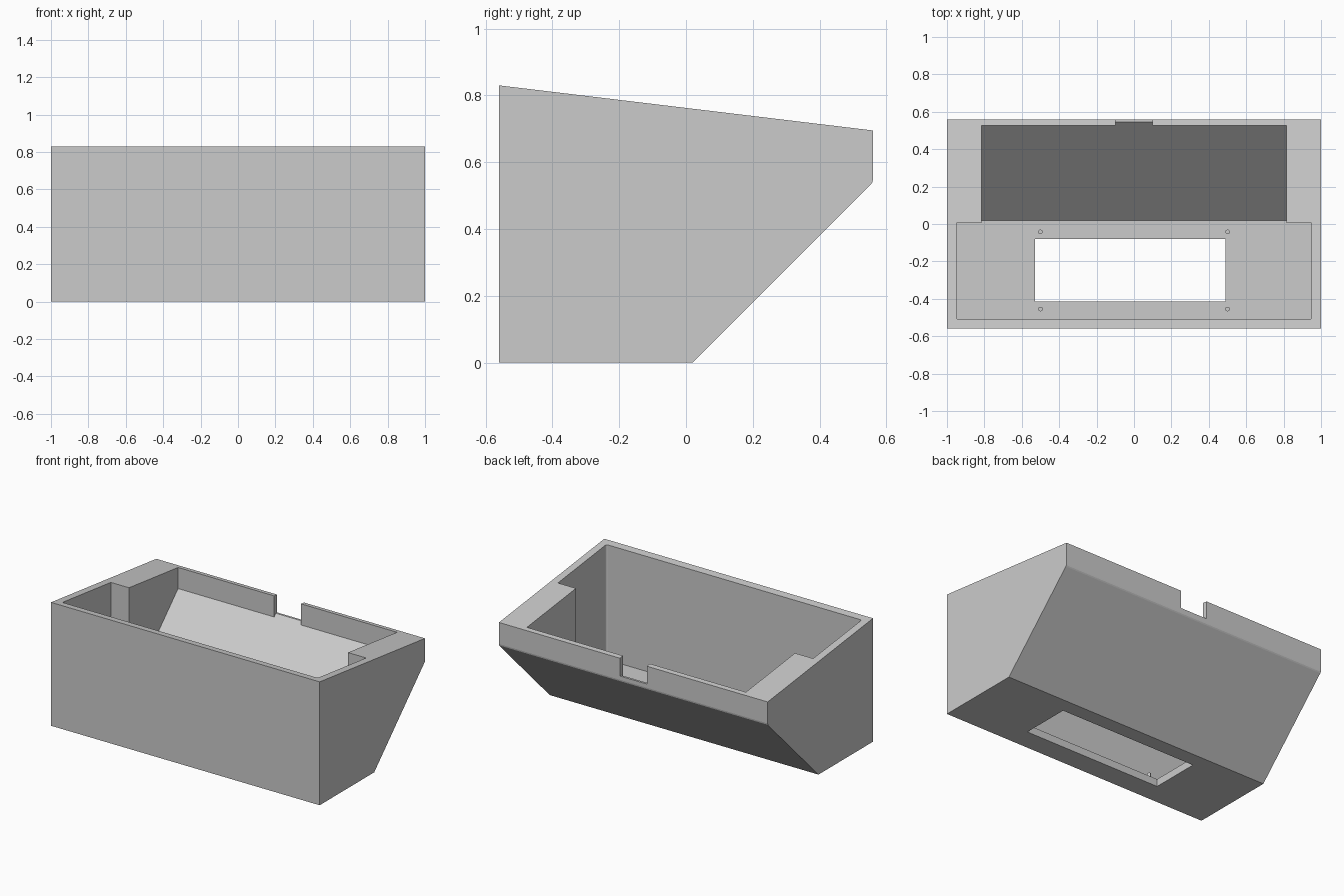
import bpy
import bmesh
from mathutils import Matrix

cube = bpy.data.objects.get("Cube")
if cube:
    bpy.data.objects.remove(cube, do_unlink=True)

grey = bpy.data.materials.new("plain grey")
grey.use_nodes = True
tone = (0.6, 0.6, 0.6, 1)
grey.diffuse_color = tone
grey.node_tree.nodes["Principled BSDF"].inputs["Base Color"].default_value = tone


def finish(name, bm):
    bmesh.ops.recalc_face_normals(bm, faces=bm.faces)
    mesh = bpy.data.meshes.new(name)
    bm.to_mesh(mesh)
    bm.free()
    mesh.materials.append(grey)
    obj = bpy.data.objects.new(name, mesh)
    bpy.context.collection.objects.link(obj)
    return obj


def prism(name, profile, x0, x1, corner_y=None):
    """Extrude a (y, z) profile along x; optionally round upright edges at corner_y."""
    bm = bmesh.new()
    face = bm.faces.new([bm.verts.new((x0, y, z)) for y, z in profile])
    new = bmesh.ops.extrude_face_region(bm, geom=[face])["geom"]
    verts = [v for v in new if isinstance(v, bmesh.types.BMVert)]
    bmesh.ops.translate(bm, verts=verts, vec=(x1 - x0, 0, 0))
    if corner_y is not None:
        edges = [e for e in bm.edges
                 if all(abs(v.co.y - corner_y) < 1e-4 for v in e.verts)
                 and abs(e.verts[0].co.z - e.verts[1].co.z) > 0.1]
        bmesh.ops.bevel(bm, geom=edges, offset=0.012, segments=3,
                        profile=0.5, affect='EDGES')
    return finish(name, bm)


def rect(y0, y1, z0, z1):
    return [(y0, z0), (y1, z0), (y1, z1), (y0, z1)]


# Outer shell with sloping rim and slanted lower back
case = prism("case_body", [(-0.56, 0), (0.02, 0), (0.553, 0.533), (0.558, 0.54),
                           (0.56, 0.55), (0.56, 0.695), (-0.56, 0.83)], -1, 1)

floor = 0.05
cutters = [
    # Wide front pocket
    prism("front_pocket_cutter", rect(-0.51, 0.005, floor, 1), -0.95, 0.95, -0.51),
    # Narrower rear pocket with slanted floor
    prism("rear_pocket_cutter", [(-0.1, floor), (0.02, floor), (0.527, 0.557),
                                 (0.527, 1), (-0.1, 1)], -0.815, 0.815),
    # Cable notch in the back wall
    prism("notch_cutter", [(0.5, 0.53), (0.545, 0.575), (0.6, 0.575),
                           (0.6, 1), (0.5, 1)], -0.1, 0.1),
    # Window through the floor
    prism("window_cutter", rect(-0.415, -0.08, -0.1, 0.2), -0.53, 0.49),
]

bpy.context.view_layer.objects.active = case
for cutter in cutters:
    cutter.hide_render = True
    mod = case.modifiers.new(cutter.name, 'BOOLEAN')
    mod.operation = 'DIFFERENCE'
    mod.solver = 'EXACT'
    mod.object = cutter
    bpy.ops.object.modifier_apply(modifier=mod.name)
    bpy.data.objects.remove(cutter, do_unlink=True)

# Locating pegs around the window
for side, x in (("right", -0.5), ("left", 0.5)):
    for end, y in (("front", -0.455), ("back", -0.042)):
        bm = bmesh.new()
        bmesh.ops.create_cone(bm, cap_ends=True, segments=20, radius1=0.012,
                              radius2=0.012, depth=0.055,
                              matrix=Matrix.Translation((x, y, 0.0675)))
        finish(f"peg_{end}_{side}", bm)
